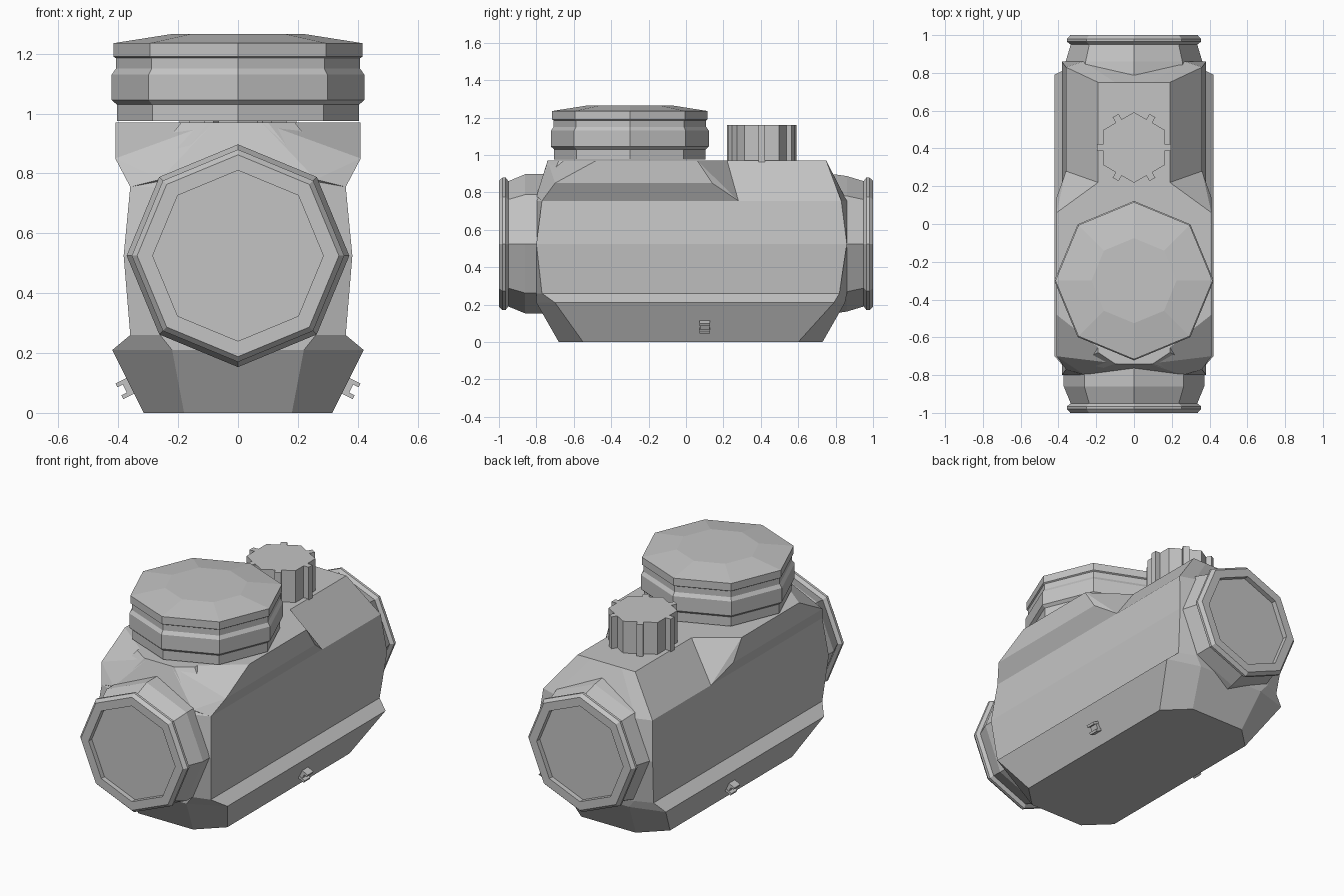
import bpy, bmesh, math
from mathutils import Matrix, Vector

cube = bpy.data.objects.get("Cube")
if cube:
    bpy.data.objects.remove(cube)

grey = bpy.data.materials.new("plain grey")
grey.use_nodes = True
COLOUR = (0.55, 0.55, 0.55, 1)
grey.diffuse_color = COLOUR
grey.node_tree.nodes["Principled BSDF"].inputs["Base Color"].default_value = COLOUR


def finish(name, bm):
    bmesh.ops.recalc_face_normals(bm, faces=bm.faces)
    mesh = bpy.data.meshes.new(name)
    bm.to_mesh(mesh)
    bm.free()
    mesh.materials.append(grey)
    ob = bpy.data.objects.new(name, mesh)
    bpy.context.collection.objects.link(ob)
    return ob


def loft(name, rings):
    """Skin a stack of equal-length rings and close both ends."""
    bm = bmesh.new()
    loops = [[bm.verts.new(p) for p in ring] for ring in rings]
    n = len(loops[0])
    for a, b in zip(loops, loops[1:]):
        for i in range(n):
            j = (i + 1) % n
            bm.faces.new((a[i], a[j], b[j], b[i]))
    bm.faces.new(loops[0])
    bm.faces.new(loops[-1])
    return finish(name, bm)


def turned(name, profile, matrix, sides=8):
    """Low-sided turned solid from (radius, height) pairs."""
    step = math.tau / sides
    return loft(name, [[matrix @ Vector((r * math.cos(i * step), r * math.sin(i * step), h))
                        for i in range(sides)] for r, h in profile])


def box(bm, size, matrix):
    bmesh.ops.create_cube(bm, size=1, matrix=matrix @ Matrix.Diagonal((*size, 1)))


# Main body: height, half width, side start and end, end half width, end front and back
levels = [
    (0, .315, -.55, .60, .18, -.68, .73),
    (.21, .42, -.70, .79, .22, -.80, .85),
    (.26, .36, -.77, .82, .26, -.80, .86),
    (.525, .382, -.80, .86, .36, -.80, .86),
    (.755, .36, -.77, .83, .27, -.80, .86),
    (.97, .19, -.68, .75, .10, -.74, .75),
]


def plan(z, w, sf, sb, e, ef, eb):
    half = [(e, ef), (w, sf), (w, sb), (e, eb)]
    return [(x, y, z) for x, y in half] + [(-x, y, z) for x, y in reversed(half)]


loft("body", [plan(*level) for level in levels])

# Flared shoulder that carries the large cap
bm = bmesh.new()
shoulder = [(.36, -.77, .755), (.36, .28, .755), (.26, -.80, .78), (.41, -.70, .85),
            (.41, .14, .85), (.41, -.48, .97), (.41, .06, .97), (.19, .22, .97), (.08, -.74, .97)]
for x, y, z in shoulder:
    for side in (-1, 1):
        bm.verts.new((side * x, y, z))
hull = bmesh.ops.convex_hull(bm, input=bm.verts)
bmesh.ops.dissolve_limit(bm, angle_limit=.02, verts=bm.verts, edges=bm.edges)
finish("shoulder", bm)

# Eight-sided end necks with a rim and a recessed plate
rim = [(.335, .95), (.355, .965), (.355, .98), (.337, 1), (.285, 1), (.285, .97)]
front = Matrix.Translation((0, 0, .525)) @ Matrix.Rotation(math.pi / 2, 4, 'X')
back = Matrix.Translation((0, 0, .525)) @ Matrix.Rotation(-math.pi / 2, 4, 'X')
turned("front_neck", [(.372, .74), (.372, .86)] + rim, front)
turned("back_neck", [(.372, .79), (.362, .86)] + rim, back)

# Large stepped cap
cap = [(.405, .975), (.405, 1.03), (.422, 1.045), (.422, 1.13), (.408, 1.15),
       (.408, 1.185), (.416, 1.19), (.416, 1.235), (.225, 1.265)]
turned("large_cap", cap, Matrix.Translation((0, -.30, 0)))

# Small ribbed knob: hexagon with a rib in the middle of each side
at = Matrix.Translation((0, .405, 0))
turned("knob", [(.187, .96), (.187, 1.16)], at @ Matrix.Rotation(math.pi / 6, 4, 'Z'), 6)
bm = bmesh.new()
for i in range(3):
    turn = Matrix.Rotation(i * math.pi / 3, 4, 'Z')
    box(bm, (.39, .036, .2), at @ turn @ Matrix.Translation((0, 0, 1.06)))
finish("knob_ribs", bm)

# Small two-pronged clips on the lower slopes
lean = math.atan2(.105, .21)
for side, name in ((1, "left_clip"), (-1, "right_clip")):
    bm = bmesh.new()
    seat = Matrix.Translation((side * .36, .10, .09)) @ Matrix.Rotation(side * lean, 4, 'Y')
    box(bm, (.04, .05, .05), seat)
    for h in (-.022, .022):
        box(bm, (.07, .056, .014), seat @ Matrix.Translation((side * .005, 0, h)))
    finish(name, bm)
